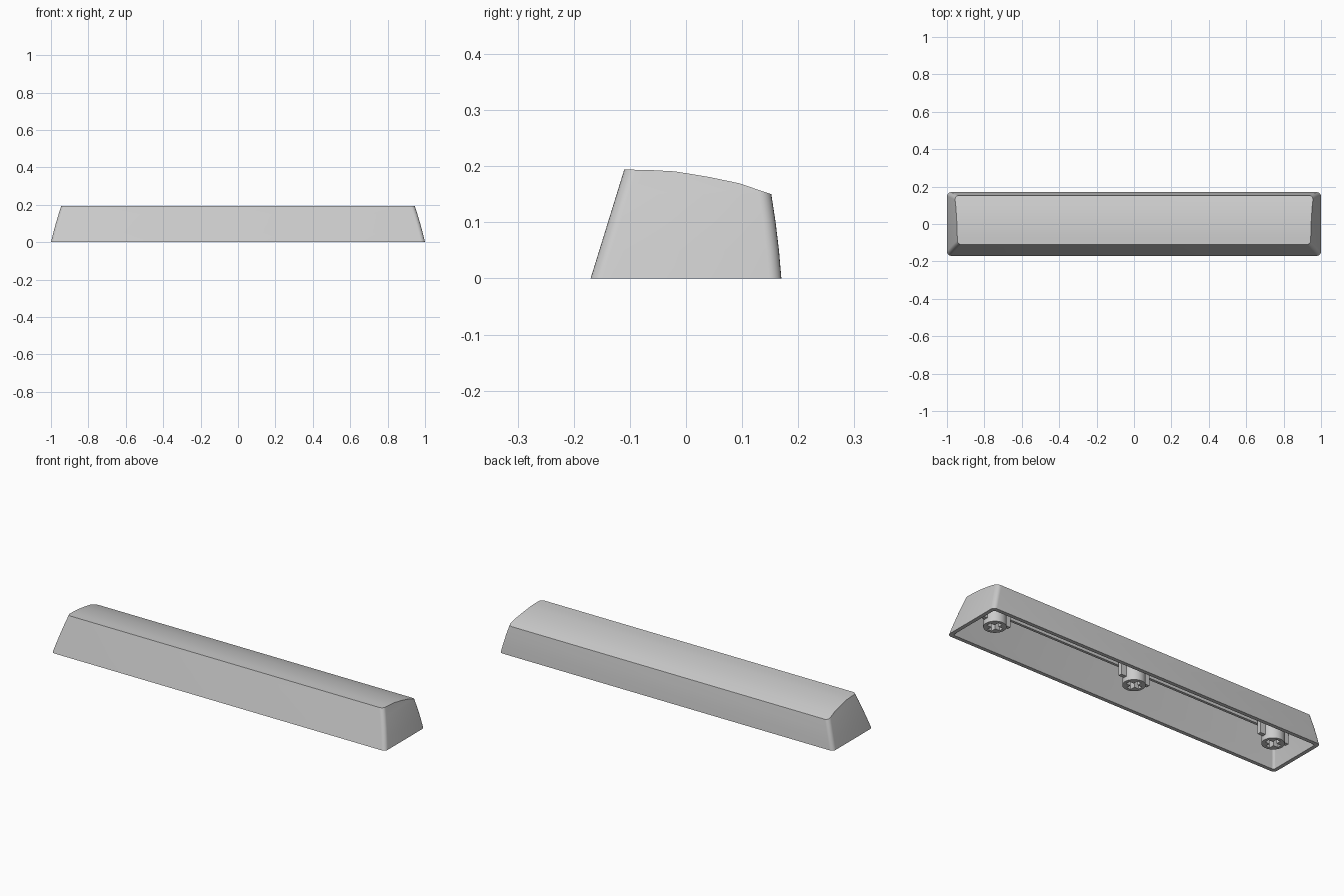
import bpy, bmesh, math
from mathutils import Matrix

if "Cube" in bpy.data.objects:
    bpy.data.objects.remove(bpy.data.objects["Cube"])

def finish(name, bm):
    bmesh.ops.recalc_face_normals(bm, faces=bm.faces)
    me = bpy.data.meshes.new(name)
    bm.to_mesh(me)
    bm.free()
    ob = bpy.data.objects.new(name, me)
    bpy.context.collection.objects.link(ob)
    return ob

def boolean(ob, cutter, op):
    m = ob.modifiers.new("cut", 'BOOLEAN')
    m.operation, m.solver, m.object = op, 'EXACT', cutter
    bpy.context.view_layer.objects.active = ob
    bpy.ops.object.modifier_apply(modifier=m.name)
    bpy.data.objects.remove(cutter, do_unlink=True)

def smooth(ob):
    bpy.ops.object.select_all(action='DESELECT')
    ob.select_set(True)
    bpy.context.view_layer.objects.active = ob
    bpy.ops.object.shade_smooth_by_angle(angle=math.radians(30))

def rounded_ring(x, y0, y1, r, z, seg=6):
    pts = []
    for cx, cy, a0 in ((x-r, y1-r, 0), (-x+r, y1-r, 90), (-x+r, y0+r, 180), (x-r, y0+r, 270)):
        for i in range(seg + 1):
            a = math.radians(a0 + 90 * i / seg)
            pts.append((cx + r*math.cos(a), cy + r*math.sin(a), z))
    return pts

def tapered_block(name, wall, r, zs):
    """Rounded block with the cap's leaning sides, inset by wall."""
    bm = bmesh.new()
    rings = []
    for z in zs:
        back = 0.17 - 0.07*z - 0.33*z*z
        x = 1.0 - 0.235*z - 0.25*z*z
        rings.append([bm.verts.new(p) for p in rounded_ring(
            x - wall, -0.17 + 0.309*z + wall, back - wall, r, z)])
    n = len(rings[0])
    for a, b in zip(rings, rings[1:]):
        for i in range(n):
            bm.faces.new((a[i], a[(i+1) % n], b[(i+1) % n], b[i]))
    bm.faces.new(rings[0])
    bm.faces.new(rings[-1])
    return finish(name, bm)

def top_profile(drop):
    """Side profile of the curved top, extruded along x."""
    pts = [(-0.25, -0.1), (-0.25, 0.194), (-0.11, 0.194), (-0.065, 0.1932), (-0.02, 0.1908),
           (0.04, 0.181), (0.095, 0.1695), (0.152, 0.150), (0.25, 0.112), (0.25, -0.1)]
    bm = bmesh.new()
    f = bm.faces.new([bm.verts.new((-1.2, y, z - drop)) for y, z in pts])
    new = bmesh.ops.extrude_face_region(bm, geom=[f])['geom']
    bmesh.ops.translate(bm, vec=(2.4, 0, 0), verts=[v for v in new if isinstance(v, bmesh.types.BMVert)])
    return finish("profile_cutter", bm)

def boxes(name, items):
    bm = bmesh.new()
    for c, s in items:
        bmesh.ops.create_cube(bm, size=1, matrix=Matrix.Translation(c) @ Matrix.Diagonal((*s, 1)))
    return finish(name, bm)

# hollow cap shell
shell = tapered_block("key_shell", 0, 0.022, [0, 0.05, 0.1, 0.15, 0.22])
boolean(shell, top_profile(0), 'INTERSECT')
cavity = tapered_block("cavity", 0.02, 0.012, [-0.02, 0.05, 0.1, 0.15, 0.2])
boolean(cavity, top_profile(0.028), 'INTERSECT')
boolean(shell, cavity, 'DIFFERENCE')
smooth(shell)

# long stiffening ribs under the top
boxes("long_ribs", [((0, y, 0.145), (1.87, 0.014, 0.05)) for y in (-0.035, 0.035)])

# three mounting stems with cross sockets, and their side fins
for label, x in (("left", -0.85), ("middle", 0), ("right", 0.85)):
    bm = bmesh.new()
    bmesh.ops.create_cone(bm, cap_ends=True, segments=32, radius1=0.055, radius2=0.055,
                          depth=0.15, matrix=Matrix.Translation((x, 0, 0.1)))
    stem = finish(label + "_stem", bm)
    for size in ((0.078, 0.024, 0.12), (0.024, 0.078, 0.12)):
        boolean(stem, boxes("socket_cutter", [((x, 0, 0.05), size)]), 'DIFFERENCE')
    smooth(stem)
    boxes(label + "_stem_fins", [((x + s*0.066, 0, 0.11), (0.04, 0.02, 0.12)) for s in (-1, 1)])
